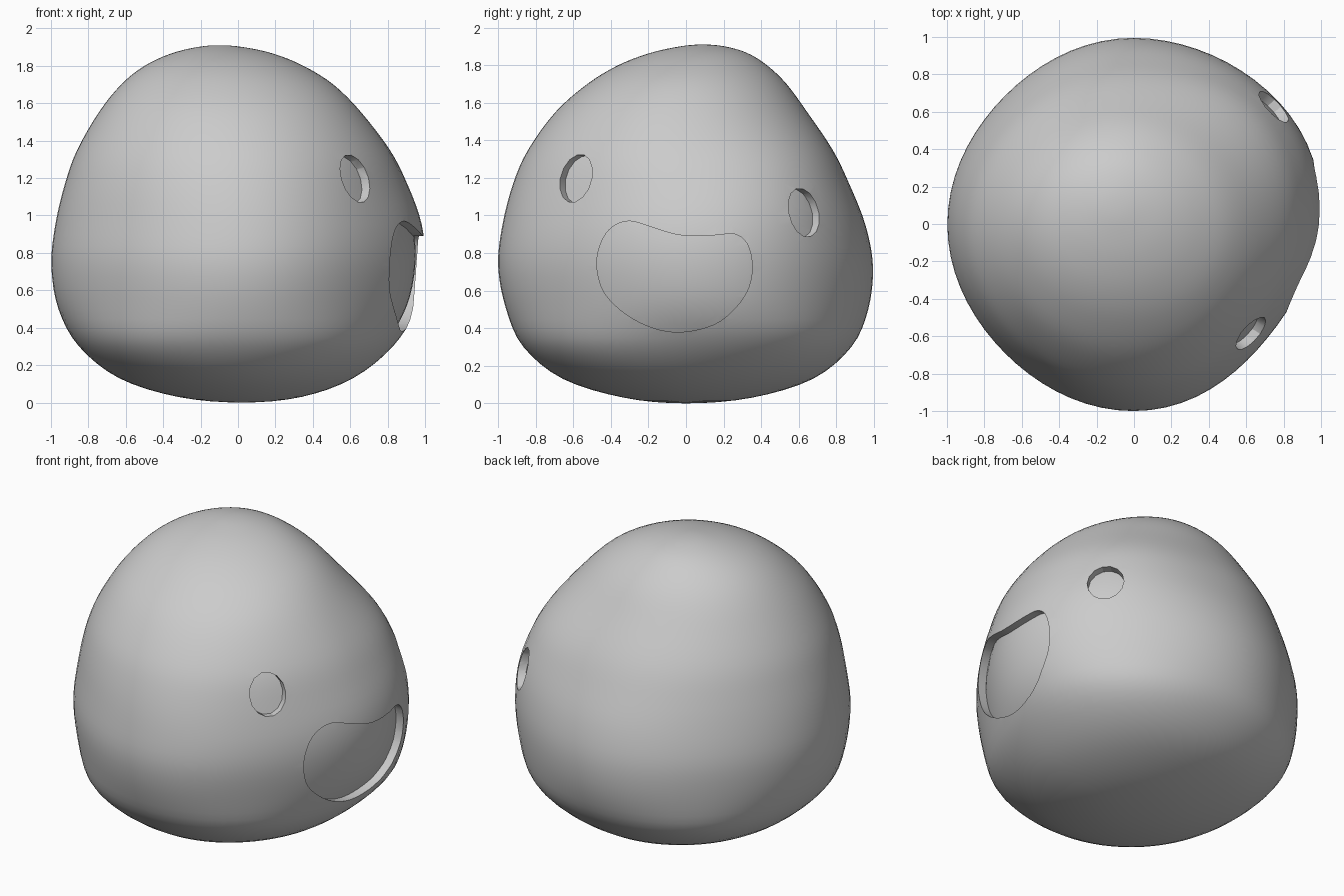
import bpy, bmesh, math
from mathutils import Vector

if "Cube" in bpy.data.objects:
    bpy.data.objects.remove(bpy.data.objects["Cube"])

SIDES, SUB, DEPTH = 72, 4, 0.05

# Body sections: height, left x, right x, front y, back y
ROWS = [(0.0, .02, .02, 0, 0), (.03, -.32, .34, -.33, .35), (.13, -.635, .615, -.655, .675),
        (.30, -.85, .825, -.865, .88), (.50, -.96, .945, -.957, .97), (.73, -.998, .993, -1.0, .995),
        (.95, -.977, .978, -.977, .955), (1.17, -.925, .90, -.92, .868), (1.35, -.86, .81, -.84, .78),
        (1.55, -.745, .66, -.695, .645), (1.70, -.625, .51, -.525, .535), (1.80, -.50, .35, -.36, .43),
        (1.865, -.36, .19, -.19, .325), (1.90, -.22, .03, -.03, .205), (1.91, -.1, -.1, .088, .088)]


def clamp01(t):
    return max(0.0, min(1.0, t))


def swell(a, z):
    """Uneven roundness: bulge towards one side of the face, flattened diagonals, fuller base."""
    c, s = math.cos(a), math.sin(a)
    fade = 1 - clamp01((z - 1.0) / .6)
    if c > 0:
        q = -.012 + .055*math.exp(-((z - 1.3)/.32)**2) if s > 0 else -.032*fade
    else:
        q = -.024 * fade
    q += .05 * math.exp(-((z - .27)/.2)**2)
    skew = .1 * s * max(0, c)**3 * clamp01((1.7 - z)/.6) * clamp01(z/.4)
    return 1 + q * math.sin(2*a)**2 + skew


def finish(bm, name):
    bmesh.ops.recalc_face_normals(bm, faces=bm.faces)
    mesh = bpy.data.meshes.new(name)
    bm.to_mesh(mesh)
    bm.free()
    ob = bpy.data.objects.new(name, mesh)
    bpy.context.collection.objects.link(ob)
    return ob


def skin(bm, rings):
    for a, b in zip(rings, rings[1:]):
        n = max(len(a), len(b))
        for i in range(n):
            j = (i + 1) % n
            if len(a) == 1:
                bm.faces.new((a[0], b[i], b[j]))
            elif len(b) == 1:
                bm.faces.new((a[i], a[j], b[0]))
            else:
                bm.faces.new((a[i], a[j], b[j], b[i]))


def spline(pts, closed=False):
    """Smooth Catmull-Rom points through tuples."""
    if closed:
        ext = [pts[-1]] + pts + pts[:2]
    else:  # mirror sections past each pole
        flip = lambda r: (r[0], r[2], r[1], r[4], r[3])
        ext = [flip(pts[1])] + pts + [flip(pts[-2])]
    out = []
    for k in range(1, len(ext) - 2):
        for s in range(SUB):
            t = s / SUB
            out.append(tuple(.5 * (2*q + (r-p)*t + (2*p-5*q+4*r-w)*t*t + (3*q-p-3*r+w)*t**3)
                             for p, q, r, w in zip(*ext[k-1:k+3])))
    return out if closed else out + [pts[-1]]


def blob(name, inset=0):
    bm = bmesh.new()
    rings = []
    for z, l, r, f, b in spline(ROWS):
        cx, cy, rx, ry = (l + r)/2, (f + b)/2, (r - l)/2, (b - f)/2
        ring = []
        for i in range(SIDES if rx > 1e-6 else 1):
            a = math.tau * i / SIDES
            k = swell(a, z)
            ring.append(bm.verts.new((cx + rx*k*math.cos(a), cy + ry*k*math.sin(a), z)))
        rings.append(ring)
    skin(bm, rings)
    bmesh.ops.recalc_face_normals(bm, faces=bm.faces)
    bm.normal_update()
    for v in bm.verts:
        v.co -= v.normal * inset
    return finish(bm, name)


def prism(name, outline, axis):
    bm = bmesh.new()
    ends = [[bm.verts.new(p + axis*d) for p in outline] for d in (-.28, .5)]
    skin(bm, ends)
    for e in ends:
        bm.faces.new(e)
    return finish(bm, name)


def eye_cutter(name, center, axis):
    axis = Vector(axis).normalized()
    side = Vector((0, 0, 1)).cross(axis).normalized()
    up = axis.cross(side)
    return prism(name, [Vector(center) + side*.11*math.cos(a) + up*.132*math.sin(a)
                        for a in (math.tau*i/14 for i in range(14))], axis)


def boolean(ob, other, op):
    m = ob.modifiers.new(op, 'BOOLEAN')
    m.object, m.operation, m.solver = other, op, 'EXACT'
    bpy.context.view_layer.objects.active = ob
    bpy.ops.object.modifier_apply(modifier=m.name)
    bpy.data.objects.remove(other)


body = blob("body")
core = blob("core", DEPTH)

# Mouth outline in y, z, cut straight along x
MOUTH = [(-.475, .735), (-.45, .86), (-.39, .94), (-.30, .97), (-.19, .94), (-.06, .90), (.05, .89),
         (.16, .895), (.26, .90), (.325, .85), (.352, .74), (.335, .62), (.265, .51), (.15, .42),
         (-.02, .38), (-.17, .40), (-.32, .475), (-.435, .59)]
cutters = [
    prism("mouth_cutter", [Vector((.85, y, z)) for y, z in spline(MOUTH, True)], Vector((1, 0, 0))),
    eye_cutter("front_eye_cutter", (.61, -.575, 1.195), (.83, -.54, .12)),
    eye_cutter("back_eye_cutter", (.745, .625, 1.015), (.74, .66, .06)),
]
for c in cutters:
    boolean(body, c, 'DIFFERENCE')

# Recess floors follow the body surface, set inward
boolean(body, core, 'UNION')

bpy.ops.object.select_all(action='DESELECT')
body.select_set(True)
bpy.context.view_layer.objects.active = body
bpy.ops.object.shade_smooth_by_angle(angle=math.radians(30))
